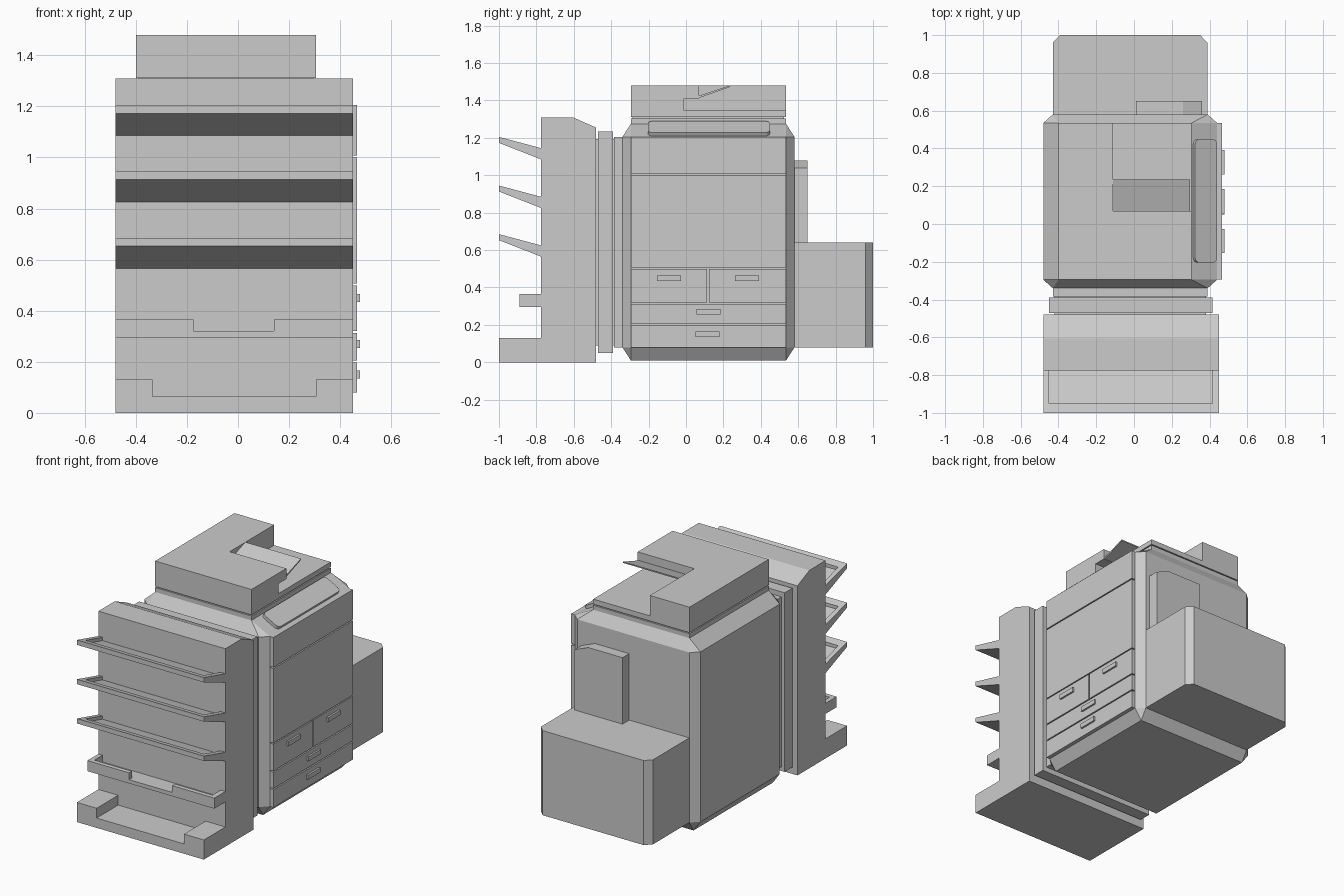
import bpy, bmesh, math
from mathutils import Vector

cube = bpy.data.objects.get("Cube")
if cube:
    bpy.data.objects.remove(cube, do_unlink=True)

grey = bpy.data.materials.new("office_grey")
grey.use_nodes = True
grey.diffuse_color = (0.6, 0.6, 0.6, 1)
grey.node_tree.nodes["Principled BSDF"].inputs["Base Color"].default_value = (0.6, 0.6, 0.6, 1)


def finish(name, bm):
    bmesh.ops.recalc_face_normals(bm, faces=bm.faces)
    mesh = bpy.data.meshes.new(name)
    bm.to_mesh(mesh)
    bm.free()
    mesh.materials.append(grey)
    obj = bpy.data.objects.new(name, mesh)
    bpy.context.collection.objects.link(obj)
    return obj


def prism(name, profile, lo, hi, axis):
    """Extrude a 2D profile along an axis (0: profile is y,z; 2: profile is x,y)."""
    bm = bmesh.new()
    place = (lambda p, t: (t, *p)) if axis == 0 else (lambda p, t: (*p, t))
    face = bm.faces.new([bm.verts.new(place(p, lo)) for p in profile])
    new = bmesh.ops.extrude_face_region(bm, geom=[face])["geom"]
    shift = Vector((hi - lo, 0, 0)) if axis == 0 else Vector((0, 0, hi - lo))
    bmesh.ops.translate(bm, vec=shift, verts=[v for v in new if isinstance(v, bmesh.types.BMVert)])
    return finish(name, bm)


def box(name, x, y, z):
    return prism(name, [(x[0], y[0]), (x[1], y[0]), (x[1], y[1]), (x[0], y[1])], z[0], z[1], 2)


def rect(x0, x1, y0, y1):
    return [(x0, y0), (x1, y0), (x1, y1), (x0, y1)]


# Main cabinet: octagonal walls tapering to rectangles at top and bottom
octagon = rect(-0.48, 0.44, -0.295, 0.535) + rect(-0.43, 0.39, -0.34, 0.58)
rings = [(rect(-0.43, 0.39, -0.295, 0.535), 0.01), (octagon, 0.08),
         (octagon, 1.205), (rect(-0.40, 0.305, -0.295, 0.535), 1.275)]
bm = bmesh.new()
for ring, z in rings:
    for p in ring:
        bm.verts.new((*p, z))
bmesh.ops.convex_hull(bm, input=bm.verts)
bmesh.ops.dissolve_limit(bm, angle_limit=0.01, verts=bm.verts, edges=bm.edges)
finish("cabinet", bm)

# Side panels and drawers with narrow gaps
FULL = (-0.295, 0.535)
panels = [("lower_drawer", FULL, (0.08, 0.197)), ("middle_drawer", FULL, (0.205, 0.313)),
          ("front_drawer", (-0.295, 0.112), (0.321, 0.499)),
          ("rear_drawer", (0.122, 0.535), (0.321, 0.499)),
          ("side_door", FULL, (0.506, 0.999)), ("upper_panel", FULL, (1.007, 1.205))]
for name, y, z in panels:
    box(name, (0.43, 0.466), y, z)

# Drawer handles
for name, y, z in [("lower", 0.115, 0.15), ("middle", 0.12, 0.27),
                   ("front", -0.09, 0.45), ("rear", 0.327, 0.45)]:
    box(name + "_drawer_handle", (0.46, 0.478), (y - 0.064, y + 0.064), (z - 0.015, z + 0.015))

# Control panel: rounded plate lying on the sloped edge
outline = []
for cx, cy, start in [(0.04, 0.3, 0), (-0.04, 0.3, 90), (-0.04, -0.3, 180), (0.04, -0.3, 270)]:
    for step in range(5):
        a = math.radians(start + step * 22.5)
        outline.append((cx + 0.026 * math.cos(a), cy + 0.026 * math.sin(a)))
control = prism("control_panel", outline, -0.015, 0.015, 2)
control.rotation_euler.y = math.atan2(0.07, 0.135)
control.location = (0.375, 0.122, 1.246)

# Scanner lid and document feeder
X = (-0.40, 0.305)
box("scanner_bed", X, FULL, (1.27, 1.304))
box("lid_core", (-0.39, 0.295), (-0.285, 0.525), (1.30, 1.315))
box("lid_floor", X, FULL, (1.311, 1.345))
prism("feeder_head", [(-0.295, 1.345), (-0.01, 1.345), (-0.01, 1.41), (0.07, 1.41),
                      (0.07, 1.48), (-0.295, 1.48)], *X, 0)
box("feeder_arm", (-0.40, -0.11), (-0.01, 0.535), (1.345, 1.48))
prism("paper_input_tray", [(0.06, 1.41), (0.235, 1.472), (0.235, 1.48), (0.06, 1.422)],
      -0.11, 0.297, 0)

# Rear box with chamfered corners, and duct above it
prism("rear_box", [(-0.43, 0.57), (0.39, 0.57), (0.39, 0.96), (0.35, 1.0),
                   (-0.39, 1.0), (-0.43, 0.96)], 0.08, 0.64, 2)
bm = bmesh.new()
for y in (0.57, 0.65):
    for x, z in [(0.01, 0.63), (0.36, 0.63), (0.36, 1.04), (0.26, 1.08), (0.01, 1.08)]:
        bm.verts.new((x, y, z))
bmesh.ops.convex_hull(bm, input=bm.verts)
bmesh.ops.dissolve_limit(bm, angle_limit=0.01, verts=bm.verts, edges=bm.edges)
finish("rear_duct", bm)

# Bridge between cabinet and sorter
box("bridge_inner", (-0.43, 0.39), (-0.385, -0.335), (0.08, 1.205))
box("bridge_outer", (-0.45, 0.415), (-0.47, -0.39), (0.05, 1.235))
box("bridge_core", (-0.42, 0.38), (-0.49, -0.33), (0.09, 1.195))

# Sorter tower and stepped base
W = (-0.48, 0.45)
prism("sorter_tower", [(-0.775, 0), (-0.48, 0), (-0.48, 1.255), (-0.605, 1.31), (-0.775, 1.31)], *W, 0)
box("base_floor", W, (-1.0, -0.77), (0, 0.065))
box("base_block_right", (-0.48, -0.335), (-1.0, -0.77), (0.06, 0.13))
box("base_block_left", (0.305, 0.45), (-1.0, -0.77), (0.06, 0.13))

# Shallow finishing tray with a notched front wall
box("finishing_tray_floor", W, (-0.89, -0.77), (0.295, 0.32))
box("finishing_tray_front_right", (-0.48, -0.175), (-0.89, -0.86), (0.315, 0.365))
box("finishing_tray_front_left", (0.14, 0.45), (-0.89, -0.86), (0.315, 0.365))
box("finishing_tray_side_right", (-0.48, -0.45), (-0.89, -0.77), (0.315, 0.365))
box("finishing_tray_side_left", (0.415, 0.45), (-0.89, -0.77), (0.315, 0.365))


def slope(y, start, end):
    t = (y + 1) / 0.225
    return start + (end - start) * t


# Three sloping output trays with raised rims
for i in range(3):
    z = 0.685 + 0.26 * i

    def slab(name, x, y, top_drop):
        pts = [(y[0], slope(y[0], z - 0.032, z - 0.12)), (y[1], slope(y[1], z - 0.032, z - 0.12)),
               (y[1], slope(y[1], z, z - 0.06) - top_drop), (y[0], slope(y[0], z, z - 0.06) - top_drop)]
        prism(f"output_tray_{i + 1}_{name}", pts, *x, 0)

    slab("floor", (-0.45, 0.415), (-0.95, -0.772), 0.022)
    slab("side_right", (-0.48, -0.45), (-1.0, -0.772), 0)
    slab("side_left", (0.415, 0.45), (-1.0, -0.772), 0)
    slab("front_rim", (-0.45, 0.415), (-1.0, -0.95), 0)
